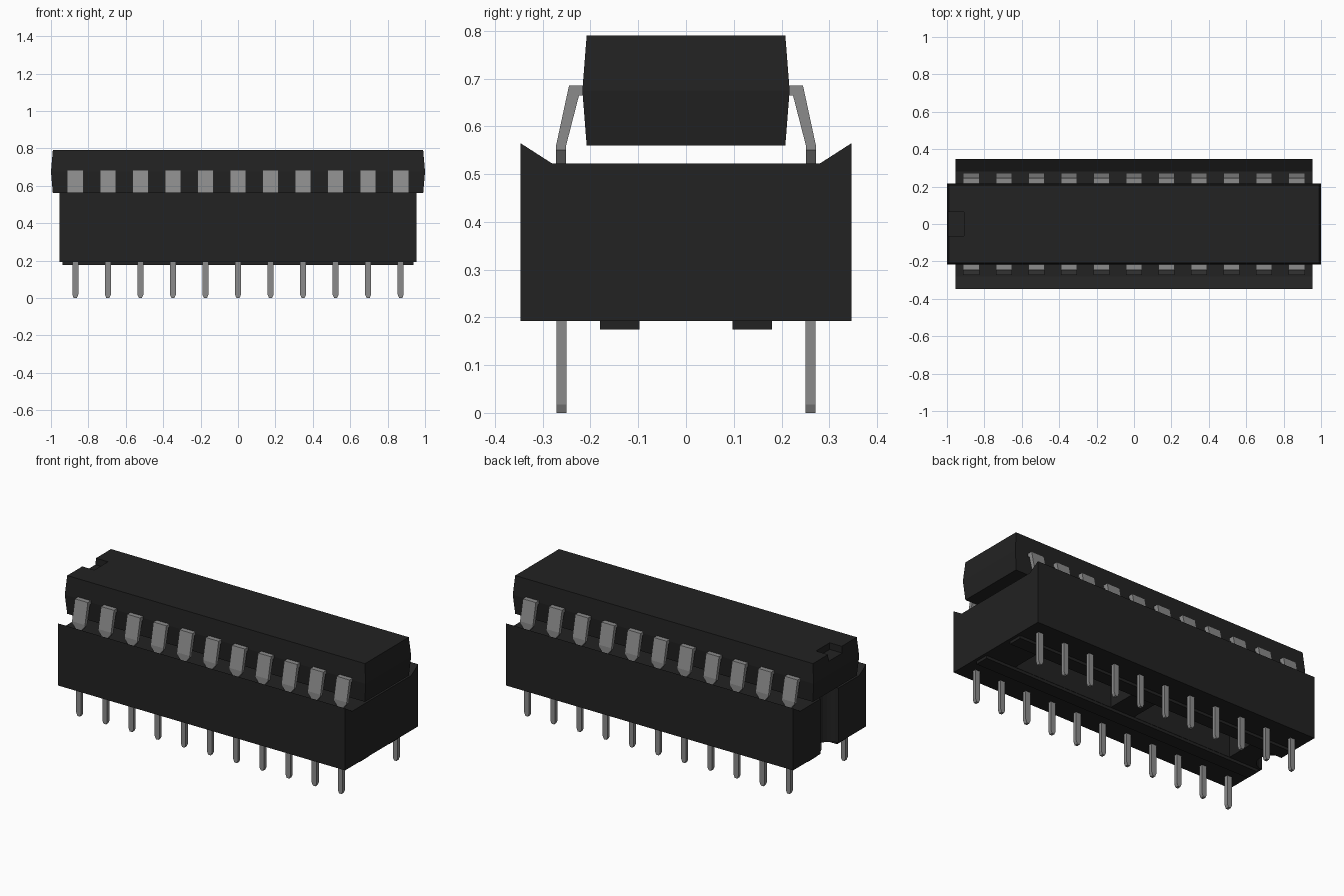
import bpy, bmesh, math
from mathutils import Vector

if "Cube" in bpy.data.objects:
    bpy.data.objects.remove(bpy.data.objects["Cube"])


def material(name, v):
    m = bpy.data.materials.new(name)
    m.diffuse_color = (v, v, v, 1)
    m.use_nodes = True
    m.node_tree.nodes["Principled BSDF"].inputs["Base Color"].default_value = m.diffuse_color
    return m


BLACK = material("black plastic", 0.016)
METAL = material("tin metal", 0.26)


def finish(name, bm, mat):
    bmesh.ops.recalc_face_normals(bm, faces=bm.faces[:])
    me = bpy.data.meshes.new(name)
    bm.to_mesh(me)
    bm.free()
    ob = bpy.data.objects.new(name, me)
    bpy.context.collection.objects.link(ob)
    me.materials.append(mat)
    return ob


def prism(bm, pts, offset):
    """Extrude a closed polygon of 3D points along an offset."""
    face = bm.faces.new([bm.verts.new(p) for p in pts])
    ext = bmesh.ops.extrude_face_region(bm, geom=[face])["geom"]
    verts = [g for g in ext if isinstance(g, bmesh.types.BMVert)]
    bmesh.ops.translate(bm, verts=verts, vec=Vector(offset))


def box(bm, x0, x1, y0, y1, z0, z1):
    prism(bm, [(x0, y0, z0), (x1, y0, z0), (x1, y1, z0), (x0, y1, z0)], (0, 0, z1 - z0))


def cut(ob, cutter):
    mod = ob.modifiers.new("cut", "BOOLEAN")
    mod.operation = "DIFFERENCE"
    mod.solver = "EXACT"
    mod.object = cutter
    cutter.hide_render = True
    cutter.hide_viewport = True


# Socket block with sloped lips along both long edges
bm = bmesh.new()
profile = [(-.347, .192), (.347, .192), (.347, .565), (.28, .522), (-.28, .522), (-.347, .565)]
prism(bm, [(-.955, y, z) for y, z in profile], (1.91, 0, 0))
socket = finish("socket_body", bm, BLACK)

# Two openings through the socket floor and a round groove in the left end
bm = bmesh.new()
for x0, x1 in ((-.74, -.08), (.08, .74)):
    box(bm, x0, x1, -.095, .095, .1, .7)
arc = [(-.955 + .085 * math.cos(a), .085 * math.sin(a), .1)
       for a in (i * math.tau / 24 for i in range(24))]
prism(bm, arc, (0, 0, .6))
cut(socket, finish("socket_cutter", bm, BLACK))

# Standoff rails under the socket
bm = bmesh.new()
for s in (-1, 1):
    y0, y1 = sorted((s * .097, s * .18))
    box(bm, -.937, .937, y0, y1, .175, .193)
finish("socket_rails", bm, BLACK)

# Chip package, widest at the lead line
bm = bmesh.new()
rings = []
for hx, hy, z in ((.99, .208, .56), (1.0, .217, .675), (.99, .208, .79)):
    rings.append([bm.verts.new((sx * hx, sy * hy, z))
                  for sx, sy in ((-1, -1), (1, -1), (1, 1), (-1, 1))])
for a, b in zip(rings, rings[1:]):
    for i in range(4):
        j = (i + 1) % 4
        bm.faces.new((a[i], a[j], b[j], b[i]))
bm.faces.new(rings[0])
bm.faces.new(rings[-1])
chip = finish("chip_body", bm, BLACK)

# Orientation notch at the left end of the chip
bm = bmesh.new()
box(bm, -1.1, -.91, -.065, .065, .75, .9)
cut(chip, finish("notch_cutter", bm, BLACK))

# Chip leads and socket pins, repeated along both sides
leads, pins = bmesh.new(), bmesh.new()
lead_profile = [(.205, .685), (.245, .685), (.272, .56), (.251, .56), (.224, .665), (.205, .665)]
for i in range(11):
    x = -.87 + .174 * i
    for s in (-1, 1):
        prism(leads, [(x - .043, s * y, z) for y, z in lead_profile], (.086, 0, 0))
        # Tapered tip entering the socket
        tip = [(-.043, .56), (.043, .56), (.043, .55), (.02, .522), (.02, .5), (-.02, .5),
               (-.02, .522), (-.043, .55)]
        prism(leads, [(x + dx, s * .251, z) for dx, z in tip], (0, s * .021, 0))
        # Straight pin with a chamfered end
        pin = [(-.016, .2), (.016, .2), (.016, .018), (.008, 0), (-.008, 0), (-.016, .018)]
        prism(pins, [(x + dx, s * .25, z) for dx, z in pin], (0, s * .021, 0))
finish("chip_leads", leads, METAL)
finish("socket_pins", pins, METAL)
